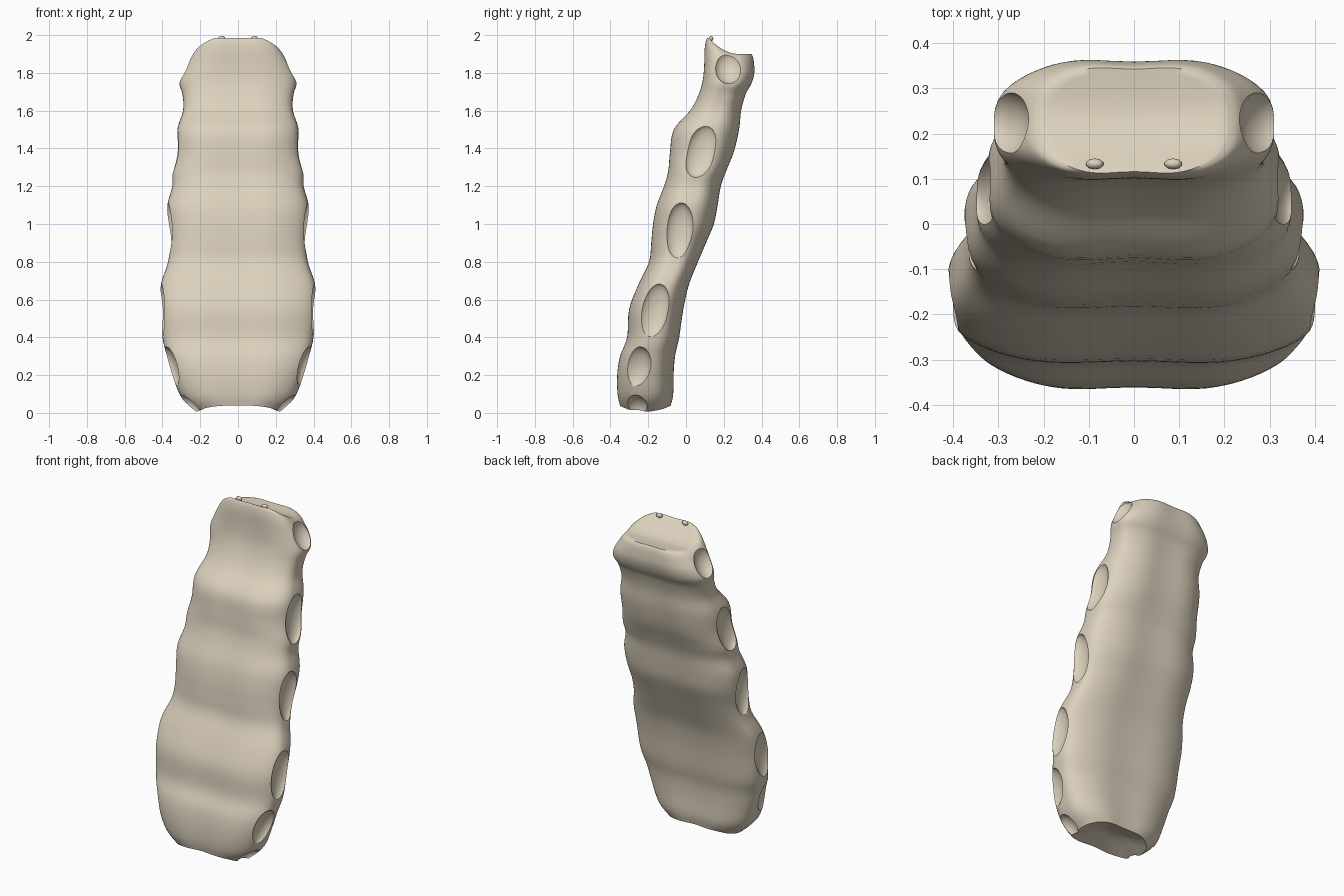
import bpy, bmesh, math
from mathutils import Matrix

if "Cube" in bpy.data.objects:
    bpy.data.objects.remove(bpy.data.objects["Cube"])

# z, half width, front y, back y of the body outline
PROFILE = [
    (0.04, 0.222, -0.345, -0.085), (0.10, 0.298, -0.358, -0.072),
    (0.20, 0.347, -0.360, -0.070), (0.30, 0.376, -0.345, -0.062),
    (0.40, 0.400, -0.308, -0.040), (0.55, 0.412, -0.297, -0.018),
    (0.68, 0.408, -0.248, 0.012), (0.80, 0.370, -0.192, 0.060),
    (0.90, 0.362, -0.180, 0.102), (1.00, 0.370, -0.170, 0.143),
    (1.10, 0.374, -0.150, 0.163), (1.20, 0.348, -0.112, 0.180),
    (1.28, 0.348, -0.090, 0.208), (1.38, 0.327, -0.080, 0.248),
    (1.50, 0.322, -0.060, 0.276), (1.60, 0.291, 0.025, 0.288),
    (1.68, 0.293, 0.068, 0.310), (1.76, 0.310, 0.092, 0.342),
    (1.84, 0.290, 0.100, 0.358), (1.92, 0.254, 0.102, 0.356),
    (1.965, 0.230, 0.108, 0.350), (1.985, 0.205, 0.116, 0.342)]
SIDES = 72


def smooth(a, b, c, d, t):
    return 0.5 * (2 * b + (c - a) * t + (2 * a - 5 * b + 4 * c - d) * t * t
                  + (3 * b - a - 3 * c + d) * t ** 3)


def section(z, hw, yf, yb, scale=1.0, lift=0.0):
    pts = []
    for i in range(SIDES):
        a = 2 * math.pi * i / SIDES
        c, s = math.cos(a), math.sin(a)
        u = math.copysign(abs(c) ** 0.70, c)
        v = math.copysign(abs(s) ** 0.66, s)
        v += 0.06 * v * math.sin(abs(u) * math.pi) ** 2     # fuller corners, hollow middle
        x = hw * u * scale
        y = (yf + yb) / 2 + v * scale * (yb - yf) / 2
        zz = z + lift
        if z > 1.7:                                     # top slopes down to the back
            k = min(max((y - 0.12) / 0.16, 0), 1)
            zz -= (z - 1.7) / 0.285 * 0.085 * (1 - (1 - k) ** 2)
        if z < 0.2:                                     # lower corner tips
            zz -= (0.034 * (0.2 - z) / 0.16 * min((x / 0.19) ** 2, 1)
                   * math.exp(-((y + 0.22) / 0.13) ** 2) * scale)
        pts.append((x, y, zz))
    return pts


def add_object(name, bm):
    me = bpy.data.meshes.new(name)
    bm.to_mesh(me)
    bm.free()
    ob = bpy.data.objects.new(name, me)
    bpy.context.collection.objects.link(ob)
    return ob


def make_body():
    rows = []
    first, last = PROFILE[0], PROFILE[-1]
    for f in (0.1, 0.35, 0.65, 0.88):                   # hollow underside
        rows.append(section(*first, scale=f, lift=0.04 * (1 - f)))
    n = len(PROFILE)
    for i in range(n - 1):
        k = [PROFILE[min(max(i + j, 0), n - 1)] for j in (-1, 0, 1, 2)]
        for s in range(4):
            rows.append(section(*[smooth(*q, s / 4) for q in zip(*k)]))
    rows.append(section(*last))
    for f in (0.9, 0.65, 0.35, 0.1):                    # top face
        rows.append(section(*last, scale=f, lift=-0.006 * (1 - f)))
    bm = bmesh.new()
    rings = [[bm.verts.new(p) for p in r] for r in rows]
    for a, b in zip(rings, rings[1:]):
        for i in range(SIDES):
            j = (i + 1) % SIDES
            bm.faces.new((a[i], a[j], b[j], b[i]))
    bm.faces.new(rings[0][::-1])
    bm.faces.new(rings[-1])
    bmesh.ops.recalc_face_normals(bm, faces=bm.faces)
    return add_object("breastbone_body", bm)


body = make_body()
bone = bpy.data.materials.new("bone")
bone.diffuse_color = (0.72, 0.64, 0.51, 1)
bone.use_nodes = True
bone.node_tree.nodes["Principled BSDF"].inputs["Base Color"].default_value = bone.diffuse_color
body.data.materials.append(bone)

# rib sockets: centre, radii, lean about x, turn about y
SOCKETS = [
    ((0.262, -0.265, 0.030), (0.050, 0.060, 0.078), 0.0, 0.80),
    ((0.370, -0.268, 0.240), (0.056, 0.082, 0.118), -0.25, 0.25),
    ((0.416, -0.168, 0.540), (0.048, 0.078, 0.148), -0.22, 0.0),
    ((0.376, -0.036, 0.965), (0.052, 0.076, 0.148), -0.08, 0.0),
    ((0.342, 0.078, 1.385), (0.048, 0.082, 0.143), -0.28, -0.08),
    ((0.302, 0.225, 1.835), (0.068, 0.078, 0.098), 0.0, -0.42)]
bm = bmesh.new()
for side in (1, -1):
    for c, r, lean, turn in SOCKETS:
        m = (Matrix.Translation((side * c[0], c[1], c[2]))
             @ Matrix.Rotation(side * turn, 4, 'Y') @ Matrix.Rotation(lean, 4, 'X')
             @ Matrix.Diagonal((*r, 1)))
        bmesh.ops.create_uvsphere(bm, u_segments=40, v_segments=24, radius=1, matrix=m)
cutter = add_object("socket_cutter", bm)
cutter.data.materials.append(bone)
cutter.hide_render = True

mod = body.modifiers.new("sockets", 'BOOLEAN')
mod.operation = 'DIFFERENCE'
mod.solver = 'EXACT'
mod.use_self = True
mod.object = cutter
bpy.context.view_layer.objects.active = body
body.select_set(True)
bpy.ops.object.modifier_apply(modifier=mod.name)
bpy.data.objects.remove(cutter)
bpy.ops.object.shade_smooth_by_angle(angle=math.radians(50))

# small bony nubs on the top rim
bm = bmesh.new()
for side in (1, -1):
    m = Matrix.Translation((side * 0.087, 0.133, 1.982)) @ Matrix.Diagonal((0.020, 0.012, 0.014, 1))
    bmesh.ops.create_icosphere(bm, subdivisions=2, radius=1, matrix=m)
nubs = add_object("top_rim_nubs", bm)
nubs.data.materials.append(bone)
nubs.data.shade_smooth()
